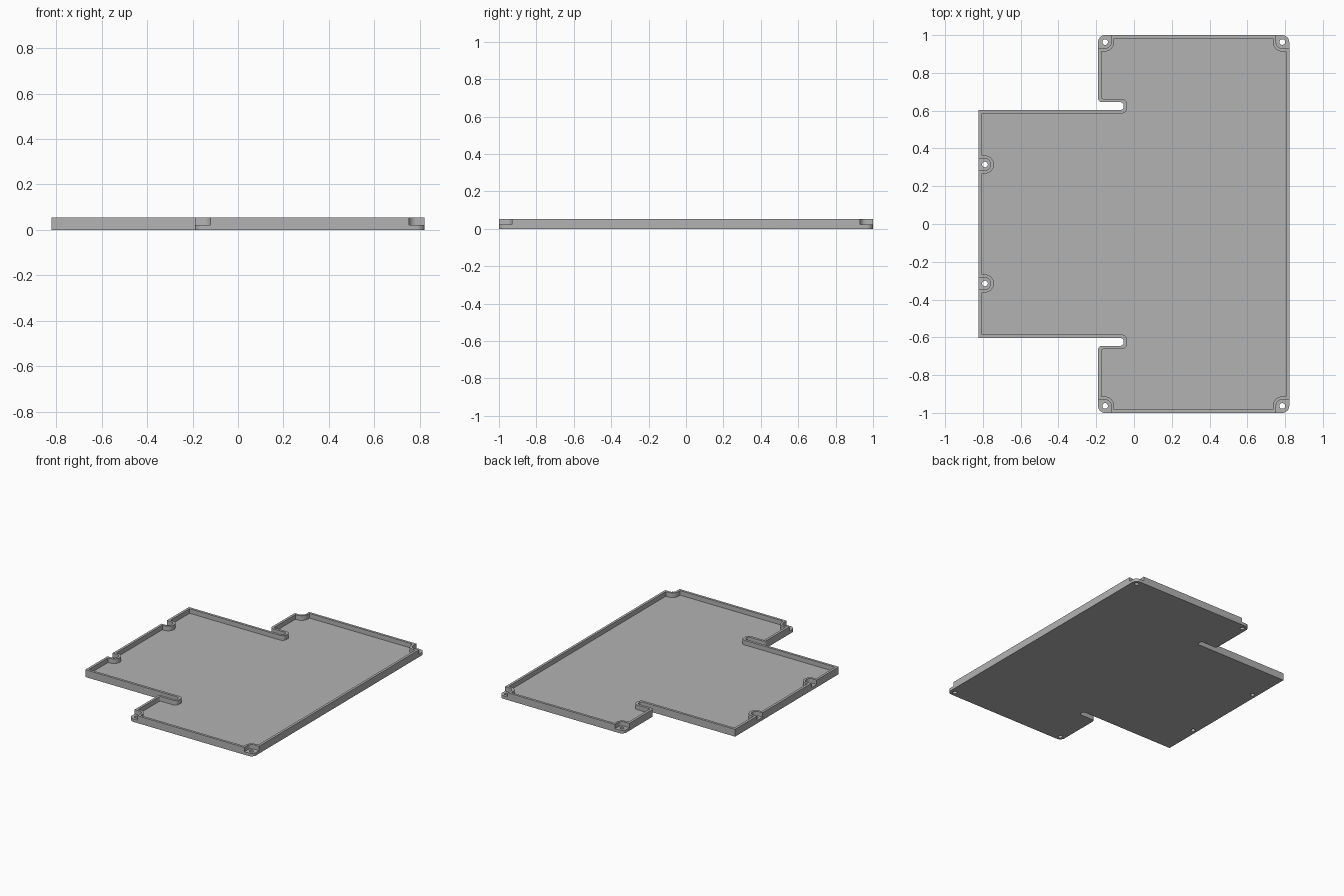
import bpy, bmesh, math
from mathutils import Vector

if "Cube" in bpy.data.objects:
    bpy.data.objects.remove(bpy.data.objects["Cube"], do_unlink=True)

HEIGHT, FLOOR, ABOVE = 0.054, 0.02, 0.1

grey = bpy.data.materials.new("plain_grey")
grey.use_nodes = True
colour = (0.45, 0.45, 0.45, 1)
grey.diffuse_color = colour
grey.node_tree.nodes["Principled BSDF"].inputs["Base Color"].default_value = colour


def rounded(corners, steps=8):
    """Turn (x, y, radius) corners into a closed outline with arcs."""
    out = []
    for i, (x, y, r) in enumerate(corners):
        p = Vector((x, y))
        if r == 0:
            out.append(p)
            continue
        a = (Vector(corners[i - 1][:2]) - p).normalized()
        b = (Vector(corners[(i + 1) % len(corners)][:2]) - p).normalized()
        centre = p + (a + b) * r
        for k in range(steps + 1):
            t = k / steps * math.pi / 2
            out.append(centre - b * r * math.cos(t) - a * r * math.sin(t))
    return out


def mirrored(half):
    """Complete an outline by reflecting its back half to the front."""
    return half + [(x, -y, r) for x, y, r in reversed(half)]


def prism(name, outline, low, high):
    bm = bmesh.new()
    face = bm.faces.new([bm.verts.new((p.x, p.y, low)) for p in outline])
    new = bmesh.ops.extrude_face_region(bm, geom=[face])["geom"]
    top = [v for v in new if isinstance(v, bmesh.types.BMVert)]
    bmesh.ops.translate(bm, verts=top, vec=(0, 0, high - low))
    bmesh.ops.recalc_face_normals(bm, faces=bm.faces)
    mesh = bpy.data.meshes.new(name)
    bm.to_mesh(mesh)
    bm.free()
    obj = bpy.data.objects.new(name, mesh)
    bpy.context.collection.objects.link(obj)
    mesh.materials.append(grey)
    return obj


def cut(target, cutter):
    cutter.hide_render = True
    mod = target.modifiers.new("cut", "BOOLEAN")
    mod.operation, mod.solver, mod.object = "DIFFERENCE", "EXACT", cutter
    bpy.context.view_layer.objects.active = target
    bpy.ops.object.modifier_apply(modifier=mod.name)
    bpy.data.objects.remove(cutter, do_unlink=True)


# Tray body with two side slots
tray = prism("tray", rounded(mirrored([
    (0.822, 1, 0.037), (-0.19, 1, 0.037), (-0.19, 0.645, 0.02),
    (-0.055, 0.645, 0.018), (-0.055, 0.603, 0.018), (-0.822, 0.603, 0)])), 0, HEIGHT)

# Shallow cavity, whose rim bends around the screw seats
cut(tray, prism("cavity", rounded(mirrored([
    (0.804, 0.913, 0), (0.735, 0.913, 0.05), (0.735, 0.982, 0),
    (-0.105, 0.982, 0), (-0.105, 0.913, 0.05), (-0.172, 0.913, 0),
    (-0.172, 0.663, 0.01), (-0.037, 0.663, 0.03), (-0.037, 0.585, 0.03),
    (-0.804, 0.585, 0), (-0.804, 0.363, 0), (-0.742, 0.363, 0.047),
    (-0.742, 0.267, 0.047), (-0.804, 0.267, 0)])), FLOOR, ABOVE))


def screw_seat(x, y, notch):
    cut(tray, prism("seat_notch", rounded(notch), FLOOR + 0.002, ABOVE))
    ring = [Vector((x + 0.015 * math.cos(k * math.tau / 24),
                    y + 0.015 * math.sin(k * math.tau / 24))) for k in range(24)]
    cut(tray, prism("screw_hole", ring, -ABOVE, ABOVE))


for s in (1, -1):
    # Corner seats on the right and left edges of the long body
    for x, d in ((0.785, 1), (-0.153, -1)):
        inner, outer = x - 0.033 * d, x + 0.06 * d
        near, far = s * 0.93, s * 1.05
        screw_seat(x, s * 0.963, [(inner, near, 0.033), (outer, near, 0),
                                  (outer, far, 0), (inner, far, 0)])
    # Seats on the edge of the wide section
    y = s * 0.315
    screw_seat(-0.789, y, [(-0.759, y - 0.031, 0.03), (-0.759, y + 0.031, 0.03),
                           (-0.9, y + 0.031, 0), (-0.9, y - 0.031, 0)])

bpy.ops.object.select_all(action="DESELECT")
tray.select_set(True)
bpy.context.view_layer.objects.active = tray
bpy.ops.object.shade_smooth_by_angle(angle=math.radians(30))
